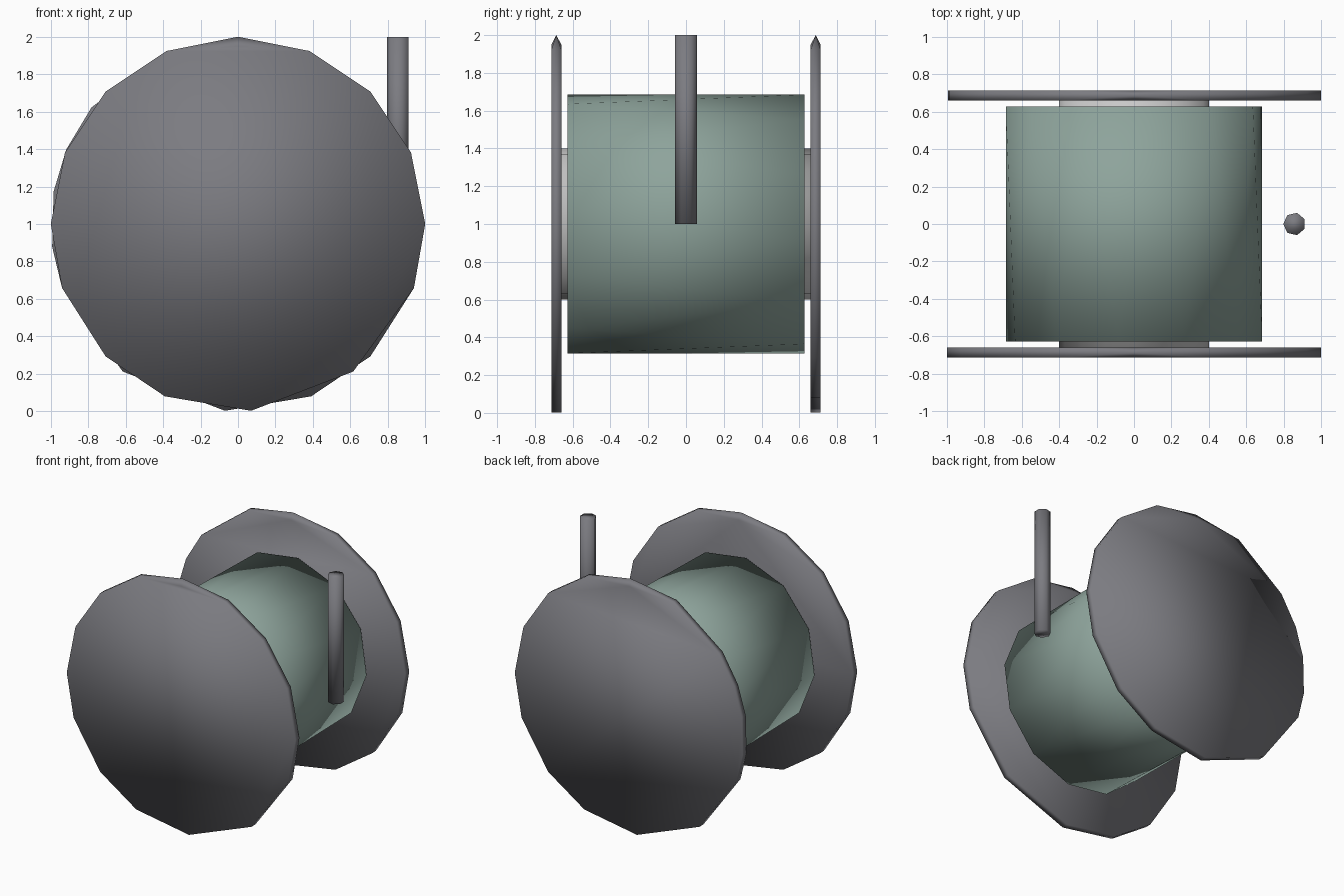
import bpy, bmesh
from math import cos, sin, radians

if "Cube" in bpy.data.objects:
    bpy.data.objects.remove(bpy.data.objects["Cube"])


def material(name, rgb):
    m = bpy.data.materials.new(name)
    m.diffuse_color = (*rgb, 1)
    m.use_nodes = True
    m.node_tree.nodes["Principled BSDF"].inputs["Base Color"].default_value = m.diffuse_color
    return m


def hull(name, points, mat=None):
    """Smooth-shaded convex solid around a few points."""
    bm = bmesh.new()
    for p in points:
        bm.verts.new(p)
    bmesh.ops.convex_hull(bm, input=bm.verts[:])
    bmesh.ops.dissolve_limit(bm, angle_limit=radians(0.5),
                             verts=bm.verts[:], edges=bm.edges[:])
    bmesh.ops.recalc_face_normals(bm, faces=bm.faces[:])
    for f in bm.faces:
        f.smooth = True
    me = bpy.data.meshes.new(name)
    bm.to_mesh(me)
    bm.free()
    ob = bpy.data.objects.new(name, me)
    bpy.context.collection.objects.link(ob)
    if mat:
        me.materials.append(mat)
    return ob


def ring(r, y, angles, side=1):
    """Points around the axle; side=-1 mirrors them in x."""
    return [(side * r * cos(radians(a)), y, 1 + r * sin(radians(a)))
            for a in angles]


metal = material("dark_metal", (0.2, 0.2, 0.22))
green = material("green_winding", (0.27, 0.37, 0.33))

# End flanges: 16-sided discs, simplified along the lower edge
common = [67.5, 90, 112.5, 135, 157.5, 180, 200, 225, 247, 274, 308, 340]
for name, side, extra in (("front_flange", 1, [0, 22.5, 45]),
                          ("back_flange", -1, [-7, 10, 23.5, 38.5])):
    angles = [a for a in common if a != 90] + extra
    pts = [(0, side * -0.687, 2)]                 # pointed top of the rim
    for y in (0.66, 0.712):
        pts += ring(1, -side * y, angles, side)
        pts += ring(0.95, -side * y, [90], side)
    hull(name, pts, metal)

# Wound drum: 12 sides, ends turned against each other
twelve = [23 + 30 * i for i in range(12)]
hull("drum", ring(0.69, 0.628, twelve) + ring(0.69, -0.628, twelve, -1), green)

# Axle hub joining the flanges
sixteen = [22.5 * i for i in range(16)]
hull("hub", ring(0.4, 0.67, sixteen) + ring(0.4, -0.67, sixteen))

# Upright rod beside the drum
seven = [radians(180 + 360 / 7 * i) for i in range(7)]
hull("rod", [(0.857 + 0.06 * cos(a), 0.061 * sin(a), z)
             for z in (1, 2) for a in seven], metal)
